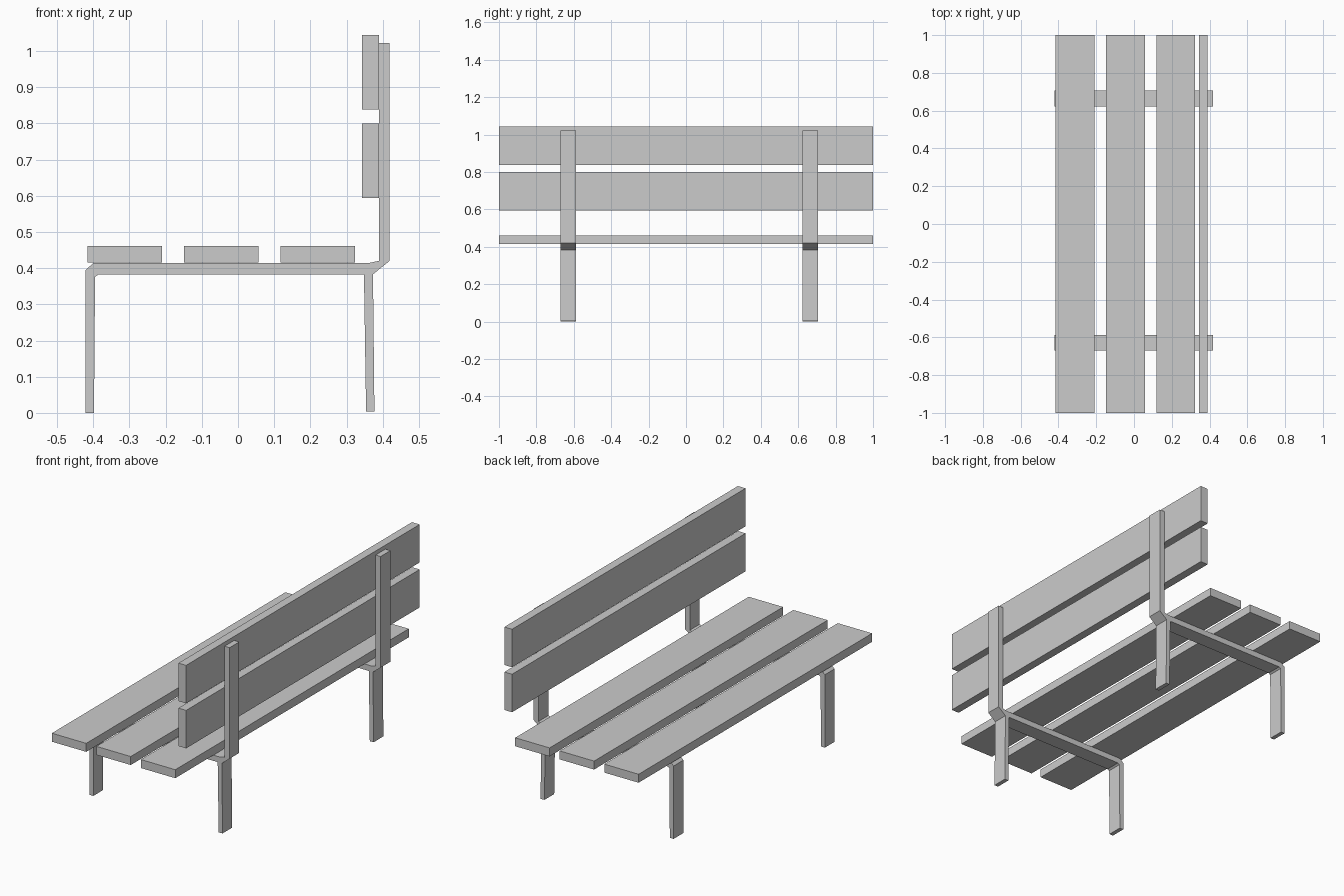
import bpy, bmesh

if "Cube" in bpy.data.objects:
    bpy.data.objects.remove(bpy.data.objects["Cube"])

SLAT_W, SLAT_T = 0.206, 0.046
FRAME_Y = {"left": (-0.671, -0.588), "right": (0.623, 0.707)}


def extrude_profile(name, profile, y0, y1):
    """Extrude an x-z outline along y into a closed solid."""
    bm = bmesh.new()
    face = bm.faces.new([bm.verts.new((x, y0, z)) for x, z in profile])
    ext = bmesh.ops.extrude_face_region(bm, geom=[face])["geom"]
    verts = [g for g in ext if isinstance(g, bmesh.types.BMVert)]
    bmesh.ops.translate(bm, verts=verts, vec=(0, y1 - y0, 0))
    bmesh.ops.recalc_face_normals(bm, faces=bm.faces)
    mesh = bpy.data.meshes.new(name)
    bm.to_mesh(mesh)
    bm.free()
    obj = bpy.data.objects.new(name, mesh)
    bpy.context.collection.objects.link(obj)
    return obj


def slat(name, x, z, w, h):
    extrude_profile(name, [(x, z), (x + w, z), (x + w, z + h), (x, z + h)], -1, 1)


# Seat planks
for i, x in enumerate((-0.416, -0.149, 0.118)):
    slat(f"seat_slat_{i + 1}", x, 0.415, SLAT_W, SLAT_T)

# Backrest planks
for i, z in enumerate((0.594, 0.838)):
    slat(f"back_slat_{i + 1}", 0.343, z, SLAT_T, SLAT_W)

# Bent flat bar: front leg, seat rail and back post in one strip
bar = [(-0.421, 0.0), (-0.398, 0.0), (-0.395, 0.376), (-0.385, 0.383),
       (0.373, 0.383), (0.419, 0.420), (0.419, 1.022), (0.389, 1.022),
       (0.389, 0.420), (0.360, 0.414), (-0.400, 0.414), (-0.421, 0.395)]
# Separate rear leg, slightly splayed
rear = [(0.354, 0.004), (0.377, 0.004), (0.373, 0.388), (0.348, 0.388)]

for side, (y0, y1) in FRAME_Y.items():
    extrude_profile(f"frame_bar_{side}", bar, y0, y1)
    extrude_profile(f"rear_leg_{side}", rear, y0, y1)
